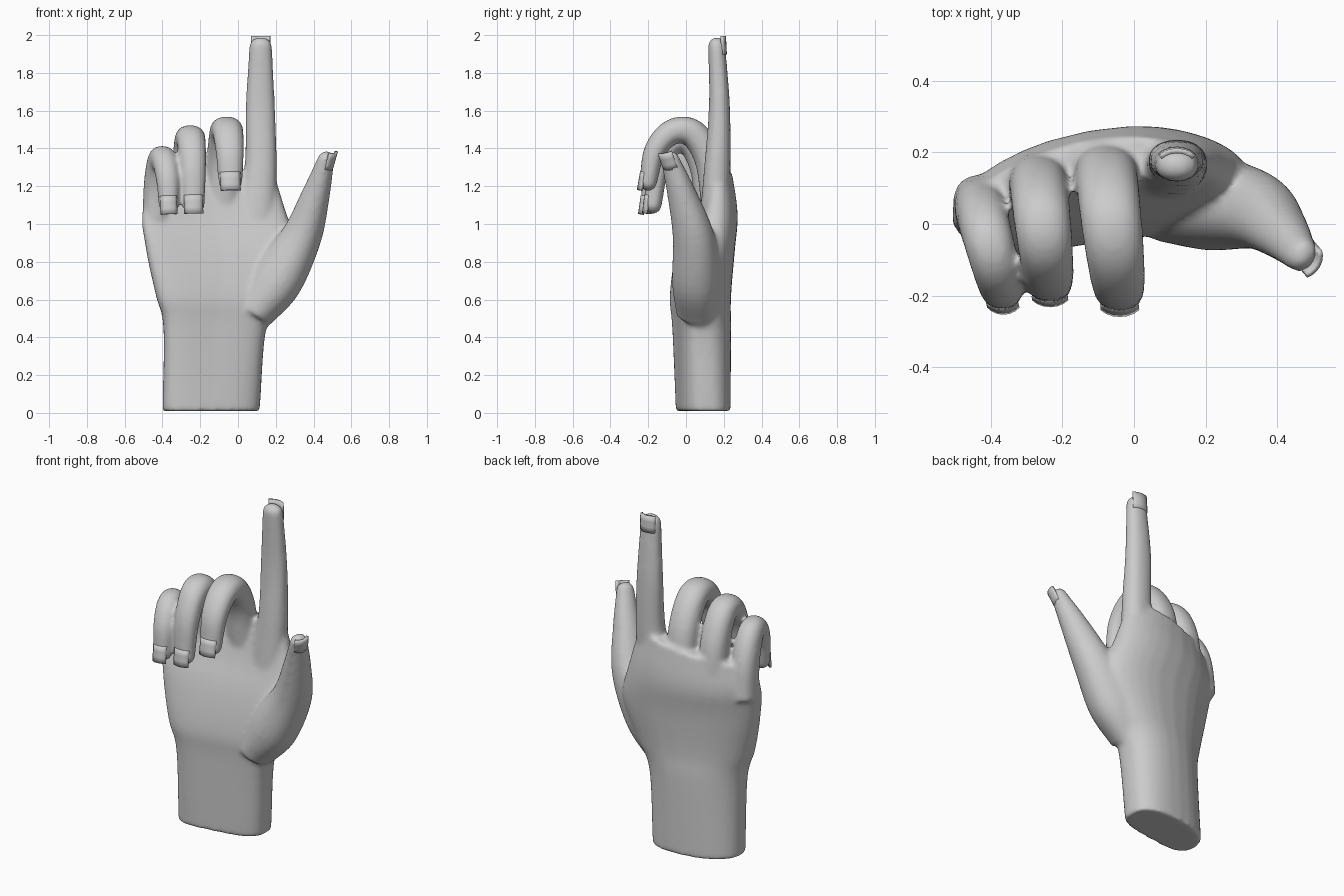
import bpy, bmesh, math
from mathutils import Vector

if "Cube" in bpy.data.objects:
    bpy.data.objects.remove(bpy.data.objects["Cube"])


def spline(rows, steps):
    """Catmull-Rom interpolation of rows of numbers."""
    p = [Vector(r) for r in rows]
    p = [p[0] * 2 - p[1]] + p + [p[-1] * 2 - p[-2]]
    out = []
    for a, b, c, d in zip(p, p[1:], p[2:], p[3:]):
        for k in range(steps):
            t = k / steps
            out.append(0.5 * (2 * b + (c - a) * t + (2 * a - 5 * b + 4 * c - d) * t * t
                              + (3 * b - a - 3 * c + d) * t ** 3))
    return out + [p[-2]]


def loft(bm, rings):
    """Closed skin through a list of point rings."""
    vs = [[bm.verts.new(co) for co in ring] for ring in rings]
    n = len(vs[0])
    for a, b in zip(vs, vs[1:]):
        for i in range(n):
            bm.faces.new((a[i], a[(i + 1) % n], b[(i + 1) % n], b[i]))
    for ring in (vs[0], vs[-1]):
        mid = bm.verts.new(sum((v.co for v in ring), Vector()) / n)
        for i in range(n):
            bm.faces.new((ring[i], ring[(i + 1) % n], mid))


def superellipse(n, power):
    for i in range(n):
        c, s = math.cos(math.tau * i / n), math.sin(math.tau * i / n)
        yield math.copysign(abs(c) ** power, c), math.copysign(abs(s) ** power, s)


def finger(bm, rows, side):
    """Tube along rows of x, y, z, half width, half depth. Returns the tip frame."""
    pts = spline(rows, 5)
    rings = []
    for i, r in enumerate(pts):
        a, b = pts[max(i - 1, 0)], pts[min(i + 1, len(pts) - 1)]
        t = (Vector(b[:3]) - Vector(a[:3])).normalized()
        s = (side - t * side.dot(t)).normalized()
        n = t.cross(s)
        o = Vector(r[:3])
        rings.append([o + s * r[3] * c + n * r[4] * d for c, d in superellipse(20, 0.9)])
    # rounded fingertip
    for k in range(1, 5):
        rise, f = math.sin(k * 0.34), math.cos(k * 0.34)
        rings.append([o + t * rise * r[4] + s * r[3] * f * c + n * r[4] * f * d
                      for c, d in superellipse(20, 0.9)])
    loft(bm, rings)
    return o, t, s, n, r[3], r[4]


def curl(base, tip, top, width):
    """Rows of a bent finger: up from the knuckle, over and down to the tip."""
    base, tip = Vector(base), Vector(tip)
    for i in range(6):
        f = i / 5
        p = base.lerp(tip, (1 - math.cos(math.pi * f)) / 2)
        foot = base.z if f < 0.5 else tip.z
        p.z = foot + (top - foot) * math.sin(math.pi * f)
        yield (*p, width * (1 - 0.28 * f ** 3), 0.08 * (1 - 0.42 * f * f))


def finish(name, bm):
    bmesh.ops.recalc_face_normals(bm, faces=bm.faces)
    me = bpy.data.meshes.new(name)
    bm.to_mesh(me)
    bm.free()
    me.shade_smooth()
    ob = bpy.data.objects.new(name, me)
    bpy.context.collection.objects.link(ob)
    return ob


def nail(name, frame):
    """Curved nail plate on the outer side of a fingertip."""
    o, t, s, n, w, d = frame
    bm = bmesh.new()
    grid = [[bm.verts.new(o + t * (0.033 * j - 0.05) + s * math.sin(i * 0.31) * w * 0.98
                          + n * math.cos(i * 0.31) * d * 0.98)
             for i in range(-3, 4)] for j in range(4)]
    for a, b in zip(grid, grid[1:]):
        for i in range(6):
            bm.faces.new((a[i], a[i + 1], b[i + 1], b[i]))
    mod = finish(name, bm).modifiers.new("thickness", 'SOLIDIFY')
    mod.thickness, mod.offset = 0.014, 0


hand = bmesh.new()

# wrist and palm: z, left x, right x, left y, right y, half thickness
palm = [(0.01, -0.40, 0.115, 0.04, 0.11, 0.135),
        (0.45, -0.395, 0.15, 0.01, 0.09, 0.14),
        (0.62, -0.435, 0.24, -0.01, 0.09, 0.14),
        (0.85, -0.485, 0.32, 0.00, 0.12, 0.125),
        (1.06, -0.51, 0.25, 0.02, 0.16, 0.10),
        (1.27, -0.48, 0.18, 0.03, 0.17, 0.06)]
rings = []
for z, x0, x1, yl, yr, thick in spline(palm, 5):
    arch = 0.02 + 0.05 * min(1, z)
    tilt = max(0, z - 0.95) * 0.6
    ring = []
    for c, d in superellipse(32, 0.75):
        x = (x0 + x1) / 2 + c * (x1 - x0) / 2
        y = yl + (yr - yl) * (c + 1) / 2 + arch * (1 - c * c) + thick * d
        ring.append(Vector((x, y, z + tilt * x)))
    rings.append(ring)
loft(hand, rings)

# straight fingers: x, y, z, half width, half depth
index = [(0.09, 0.15, 1.00, 0.11, 0.08), (0.12, 0.166, 1.30, 0.086, 0.07),
         (0.118, 0.177, 1.62, 0.078, 0.056), (0.12, 0.163, 1.945, 0.06, 0.045)]
thumb = [(0.08, 0.06, 0.52, 0.11, 0.10), (0.20, 0.06, 0.70, 0.13, 0.14),
         (0.335, 0.04, 0.93, 0.11, 0.105), (0.41, -0.02, 1.15, 0.078, 0.074),
         (0.467, -0.085, 1.345, 0.05, 0.042)]
across = Vector((1, 0, 0))
tips = {
    "index": finger(hand, index, across),
    "thumb": finger(hand, thumb, Vector((-0.4, -0.85, 0))),
    # curled fingers: knuckle, tip, height of the bend, half width
    "middle": finger(hand, list(curl((-0.08, 0.16, 1.10), (-0.04, -0.20, 1.22), 1.50, 0.088)), across),
    "ring": finger(hand, list(curl((-0.27, 0.13, 1.05), (-0.235, -0.175, 1.10), 1.455, 0.082)), across),
    "little": finger(hand, list(curl((-0.435, 0.06, 0.98), (-0.367, -0.195, 1.095), 1.345, 0.072)), across),
}

# fuse everything into one skin with soft webs
body = finish("hand", hand)
mod = body.modifiers.new("fuse", 'REMESH')
mod.mode, mod.voxel_size, mod.use_smooth_shade = 'VOXEL', 0.012, True
mod = body.modifiers.new("soften", 'SMOOTH')
mod.factor, mod.iterations = 0.5, 10

for name, frame in tips.items():
    nail(name + "_nail", frame)
